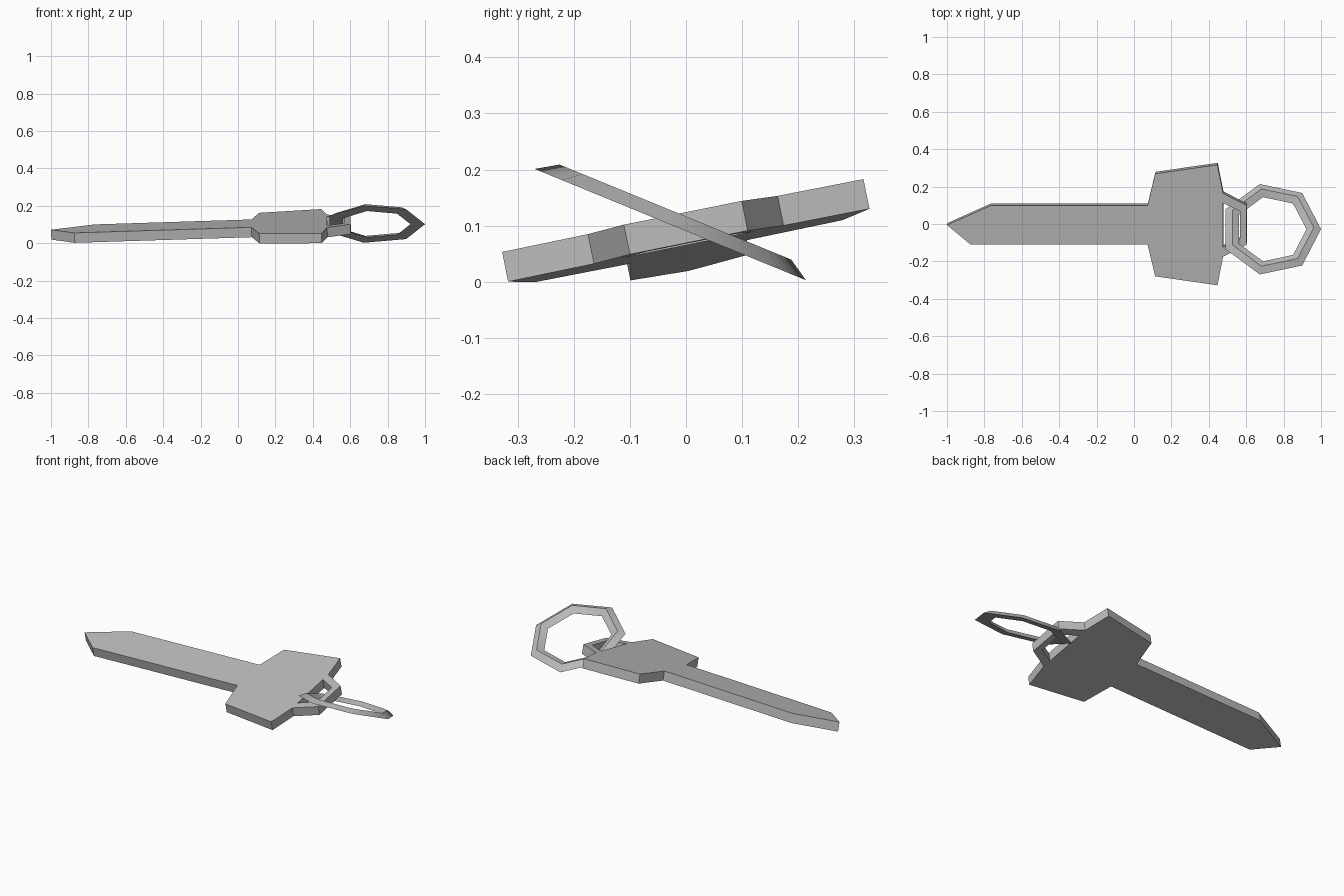
import bpy, bmesh
from math import radians, sin, cos, tau
from mathutils import Vector, Matrix

default = bpy.data.objects.get("Cube")
if default:
    bpy.data.objects.remove(default, do_unlink=True)

metal = bpy.data.materials.new("grey metal")
metal.use_nodes = True
grey = (0.5, 0.5, 0.5, 1)
metal.diffuse_color = grey
metal.node_tree.nodes["Principled BSDF"].inputs["Base Color"].default_value = grey


def make_object(name, bm):
    bmesh.ops.recalc_face_normals(bm, faces=bm.faces)
    mesh = bpy.data.meshes.new(name)
    bm.to_mesh(mesh)
    bm.free()
    mesh.materials.append(metal)
    obj = bpy.data.objects.new(name, mesh)
    bpy.context.collection.objects.link(obj)
    return obj


# Key: blade, bow and hanging loop as one tilted plate
SLOPE_X, SLOPE_Y, BASE, MID_Y = 0.0316, 0.2016, 0.05, 0.005
normal = Vector((-SLOPE_X, -SLOPE_Y, 1)).normalized()
bm = bmesh.new()


def vert(x, half):
    y = half + MID_Y
    return bm.verts.new((x, y, BASE + SLOPE_X * x + SLOPE_Y * y))


tip = vert(-0.998, 0)
back = [vert(-0.765, 0.104)]
front = [vert(-0.873, -0.104)]
for x, half in [(0.074, 0.104), (0.115, 0.274), (0.448, 0.322), (0.478, 0.169)]:
    back.append(vert(x, half))
    front.append(vert(x, -half))

# Loop around the hole, sharing the bow's straight edge
inner = [vert(0.478, 0.118), vert(0.568, 0.074), vert(0.568, -0.074), vert(0.478, -0.118)]
outer = [back[-1], vert(0.603, 0.105), vert(0.603, -0.105), front[-1]]
faces = [bm.faces.new([tip] + back + [inner[0], inner[3]] + front[::-1])]
for i in range(3):
    faces.append(bm.faces.new([outer[i], outer[i + 1], inner[i + 1], inner[i]]))

bottom = bmesh.ops.duplicate(bm, geom=faces)
extruded = bmesh.ops.extrude_face_region(bm, geom=faces)
top = [g for g in extruded["geom"] if isinstance(g, bmesh.types.BMVert)]
bmesh.ops.translate(bm, verts=top, vec=normal * 0.054)
bmesh.ops.remove_doubles(bm, verts=bm.verts, dist=0.0001)
make_object("key_plate", bm)

# Ring: seven-sided, flat underneath with a raised ridge, tilted through the loop
SIDES = 7
section = [(0.268, 0), (0.229, 0.024), (0.19, 0)]
bm = bmesh.new()
rows = []
for i in range(SIDES):
    a = tau * i / SIDES
    rows.append([bm.verts.new((r * cos(a), r * sin(a), h)) for r, h in section])
for i in range(SIDES):
    a, b = rows[i], rows[(i + 1) % SIDES]
    for j in range(3):
        k = (j + 1) % 3
        bm.faces.new([a[j], b[j], b[k], a[k]])
bm.transform(Matrix.Translation((0.732, -0.028, 0.102)) @ Matrix.Rotation(radians(-22.3), 4, "X"))
ring = make_object("key_ring", bm)

bpy.ops.object.select_all(action="DESELECT")
ring.select_set(True)
bpy.context.view_layer.objects.active = ring
bpy.ops.object.shade_smooth_by_angle(angle=radians(60))
